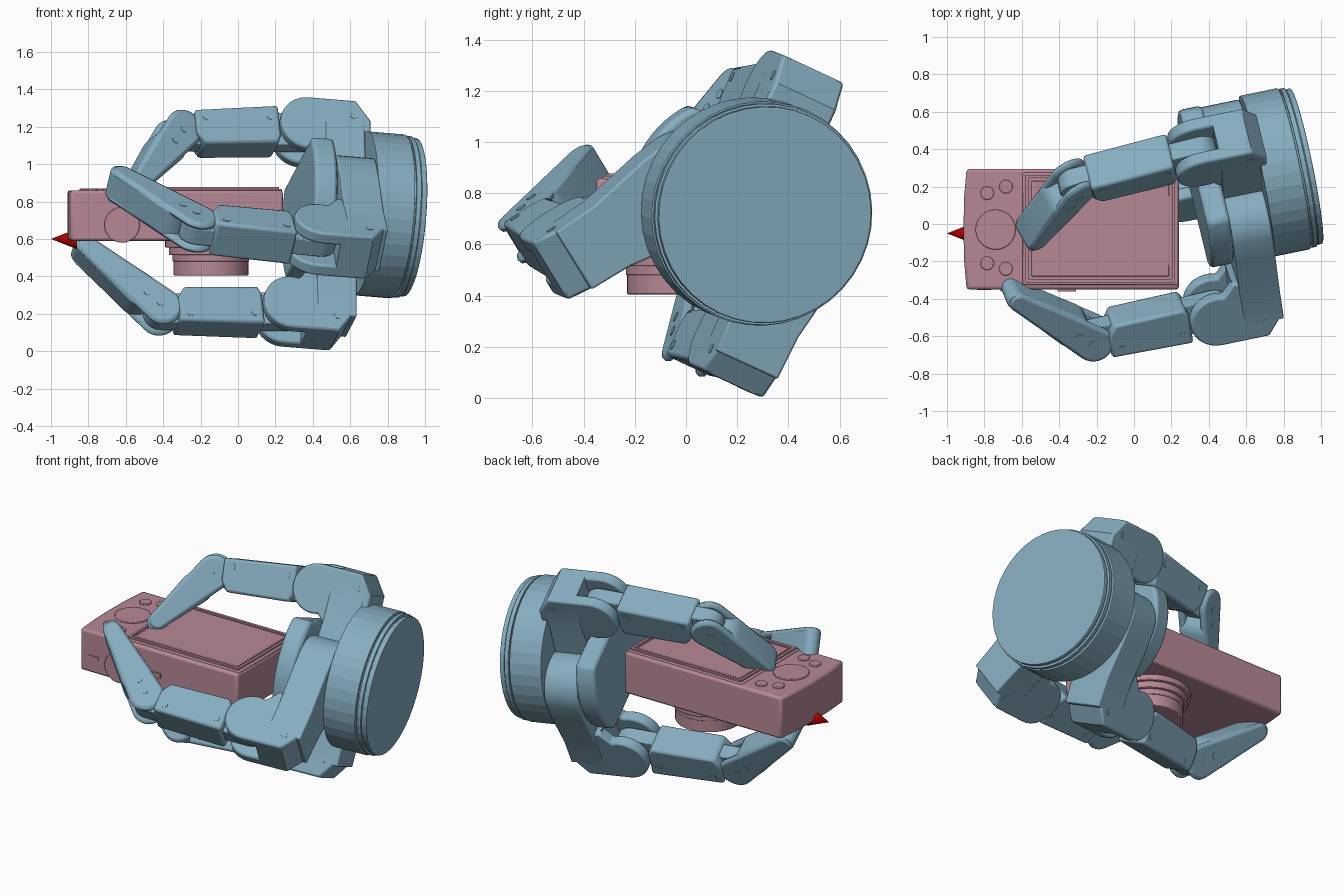
import bpy, bmesh
from math import sin, cos, pi, acos, radians
from mathutils import Vector as V

if "Cube" in bpy.data.objects:
    bpy.data.objects.remove(bpy.data.objects["Cube"])


def material(name, rgb):
    m = bpy.data.materials.new(name)
    m.diffuse_color = (*rgb, 1)
    m.use_nodes = True
    m.node_tree.nodes["Principled BSDF"].inputs["Base Color"].default_value = m.diffuse_color
    return m


BLUE = material("blue", (0.24, 0.42, 0.53))
PINK = material("pink", (0.47, 0.25, 0.30))
RED = material("red", (0.6, 0.0, 0.0))


def prism(name, pts, o, X, Y, lo, hi, mat, bevel=0.0):
    """Extrude a 2D outline lying in the X-Y frame from lo to hi along X x Y."""
    Z = X.cross(Y)
    bm = bmesh.new()
    rings = [[bm.verts.new(o + X * p + Y * q + Z * t) for p, q in pts] for t in (lo, hi)]
    k = len(pts)
    bm.faces.new(rings[0])
    bm.faces.new(rings[1])
    for i in range(k):
        j = (i + 1) % k
        bm.faces.new((rings[0][i], rings[0][j], rings[1][j], rings[1][i]))
    bmesh.ops.recalc_face_normals(bm, faces=bm.faces)
    me = bpy.data.meshes.new(name)
    bm.to_mesh(me)
    bm.free()
    ob = bpy.data.objects.new(name, me)
    bpy.context.collection.objects.link(ob)
    me.materials.append(mat)
    if bevel:
        b = ob.modifiers.new("bevel", 'BEVEL')
        b.width, b.segments, b.limit_method = bevel, 2, 'ANGLE'
        b.angle_limit = radians(40)
    return ob


def arc(cx, cy, r, a0=0.0, a1=2 * pi, n=32, closed=False):
    m = n if closed else n + 1
    return [(cx + r * cos(a0 + (a1 - a0) * i / n), cy + r * sin(a0 + (a1 - a0) * i / n)) for i in range(m)]


def disc(r, n=40):
    return arc(0, 0, r, n=n, closed=True)


def capsule(x0, r0, x1, r1):
    f = acos((r0 - r1) / (x1 - x0))
    return arc(x0, 0, r0, f, 2 * pi - f, 14) + arc(x1, 0, r1, -f, f, 12)


def rect(x0, x1, y0, y1):
    return [(x0, y0), (x1, y0), (x1, y1), (x0, y1)]


EX, EY, EZ = V((1, 0, 0)), V((0, 1, 0)), V((0, 0, 1))
O = V((0, 0, 0))

# ---- camera ----
body = [(-0.895, 0.295), (-0.908, 0.15), (-0.912, -0.03), (-0.908, -0.2), (-0.895, -0.35), (0.24, -0.35), (0.24, 0.295)]
prism("camera_body", body, O, EX, EY, 0.59, 0.86, PINK, 0.015)
prism("screen_frame", rect(-0.595, 0.235, -0.325, 0.275), O, EX, EY, 0.85, 0.868, PINK, 0.006)
for i, r in enumerate([(-0.58, 0.22, 0.245, 0.262), (-0.58, 0.22, -0.312, -0.295),
                       (-0.58, -0.563, -0.295, 0.245), (0.203, 0.22, -0.295, 0.245)]):
    prism(f"screen_rim_{i}", rect(*r), O, EX, EY, 0.86, 0.878, PINK)
prism("screen", rect(-0.548, 0.188, -0.28, 0.23), O, EX, EY, 0.86, 0.876, PINK, 0.004)
for name, x, y, r in [("dial", -0.74, -0.03, 0.107), ("button_0", -0.785, 0.165, 0.036), ("button_1", -0.685, 0.2, 0.036),
                      ("button_2", -0.785, -0.21, 0.036), ("button_3", -0.685, -0.24, 0.036)]:
    prism(name, disc(r), V((x, y, 0)), EX, EY, 0.85, 0.87, PINK, 0.004)
LENS = V((-0.145, -0.03, 0))
for i, (r, z0, z1) in enumerate([(0.245, 0.555, 0.6), (0.225, 0.515, 0.56), (0.205, 0.48, 0.52), (0.2, 0.405, 0.49)]):
    prism(f"lens_ring_{i}", disc(r, 48), LENS, EX, EY, z0, z1, PINK, 0.004)
prism("shutter_button", disc(0.095), V((-0.62, 0, 0.675)), EX, EZ, 0.34, 0.36, PINK, 0.004)
prism("side_slot", rect(-0.84, -0.765, 0.685, 0.705), O, EX, EZ, 0.34, 0.354, PINK)
prism("front_switch", rect(-0.41, -0.31, 0.69, 0.72), O, EX, EZ, 0.34, 0.362, PINK)

# ---- marker cone ----
bpy.ops.mesh.primitive_cone_add(vertices=24, radius1=0.055, depth=0.14, location=(-0.93, -0.05, 0.6), rotation=(0, -pi / 2, 0))
cone = bpy.context.object
cone.name = "marker_cone"
cone.data.materials.append(RED)

# ---- hand frame: AX points from the base into the palm ----
N = V((0.975, 0.2, -0.08)).normalized()
AX = -N
BASE = V((0.922, 0.31, 0.715))


def across(y, z):
    """Vector perpendicular to the hand axis with the given y and z."""
    return V((-(N.y * y + N.z * z) / N.x, y, z))


U = across(0.907, -0.42).normalized()
W = AX.cross(U)

# base drum in bands
prism("base_cap", disc(0.425), BASE, U, W, 0.0, 0.03, BLUE, 0.006)
prism("base_groove", disc(0.418), BASE, U, W, 0.02, 0.07, BLUE)
prism("base_band", disc(0.434), BASE, U, W, 0.035, 0.06, BLUE)
prism("base_drum", disc(0.44), BASE, U, W, 0.07, 0.275, BLUE, 0.004)

# palm plate with two flat sides
f = 0.68
plate = arc(0, 0, 0.43, -f, f, 16) + arc(0, 0, 0.43, pi - f, pi + f, 16)
prism("palm_plate", plate, BASE, U, W, 0.49, 0.615, BLUE, 0.02)


def screw(name, o, X, Y, half):
    for s in (-1, 1):
        lo, hi = sorted((s * half, s * (half + 0.003)))
        prism(f"{name}_{'a' if s < 0 else 'b'}", disc(0.02, 12), o, X, Y, lo, hi, BLUE)


def link_frame(p, q, d):
    X = (q - p).normalized()
    return X, (d - X * d.dot(X)).normalized(), (q - p).length


def finger(tag, pivot, d, shift, mid, tip):
    piv = BASE + across(*pivot)
    d = across(*d).normalized()
    side = AX.cross(d)
    # swivel arm between drum and palm plate
    half_arm = [(0.12, 0.185), (0.38, 0.14), (0.56, 0.135)]
    arm = arc(0, 0, 0.195, pi / 2, 3 * pi / 2, 16) + [(x, -y) for x, y in half_arm] + half_arm[::-1]
    prism(tag + "_arm", arm, piv, d, side, 0.275, 0.49, BLUE, 0.008)
    # knuckle: solid heel and two rounded cheeks
    kp = piv + AX * shift
    heel = [(0.25, 0.36), (0.25, 0.54), (0.33, 0.65), (0.50, 0.65), (0.49, 0.28)]
    cheek = [(0.25, 0.36), (0.25, 0.54), (0.33, 0.65)] + arc(0.59, 0.5, 0.15, pi / 2, -0.6 * pi, 16) + [(0.48, 0.28)]
    prism(tag + "_knuckle_heel", heel, kp, AX, d, -0.1, 0.1, BLUE)
    for s, (lo, hi) in enumerate([(-0.135, -0.065), (0.065, 0.135)]):
        prism(f"{tag}_knuckle_cheek_{s}", cheek, kp, AX, d, lo, hi, BLUE, 0.012)
    screw(tag + "_knuckle_screw", kp + AX * 0.34 + d * 0.56, AX, d, 0.135)
    # inner link
    k, m, t = kp + AX * 0.59 + d * 0.5, V(mid), V(tip)
    X, Y, L = link_frame(k, m, d)
    prism(tag + "_inner_tongue", capsule(0, 0.095, L, 0.085), k, X, Y, -0.05, 0.05, BLUE, 0.006)
    prism(tag + "_inner_link", [(0.17, -0.105), (L - 0.12, -0.105), (L - 0.08, -0.04), (L - 0.08, 0.095), (0.15, 0.115), (0.15, -0.06)],
          k, X, Y, -0.105, 0.105, BLUE, 0.016)
    for i, e in enumerate((0.2, L - 0.14)):
        screw(f"{tag}_inner_screw_{i}", k + X * e + Y * 0.05, X, Y, 0.105)
    # fingertip link with a forked root
    X, Y, L = link_frame(m, t, d)
    prism(tag + "_tip_link", capsule(0.15, 0.095, L - 0.05, 0.05), m, X, Y, -0.085, 0.085, BLUE, 0.015)
    for s, (lo, hi) in enumerate([(-0.095, -0.052), (0.052, 0.095)]):
        prism(f"{tag}_tip_fork_{s}", capsule(0, 0.105, L - 0.07, 0.055), m, X, Y, lo, hi, BLUE, 0.02)
    for i, e in enumerate((0.02, 0.11)):
        screw(f"{tag}_tip_screw_{i}", m + X * e, X, Y, 0.095)


for args in [("front_finger", (-0.225, 0.10), (-0.84, -0.54), 0.035, (-0.225, -0.605, 0.655), (-0.685, -0.35, 0.92)),
             ("lower_finger", (0.22, -0.10), (-0.42, -0.907), 0.04, (-0.415, 0.03, 0.21), (-0.87, 0.11, 0.575)),
             ("upper_finger", (-0.02, -0.045), (0.42, 0.907), -0.01, (-0.32, 0.22, 1.165), (-0.58, -0.08, 0.845))]:
    finger(*args)

# smooth curved surfaces, keep the base drum faceted
for ob in bpy.context.scene.objects:
    ob.select_set(not ob.name.startswith("base"))
bpy.context.view_layer.objects.active = cone
bpy.ops.object.shade_smooth_by_angle(angle=radians(30))
